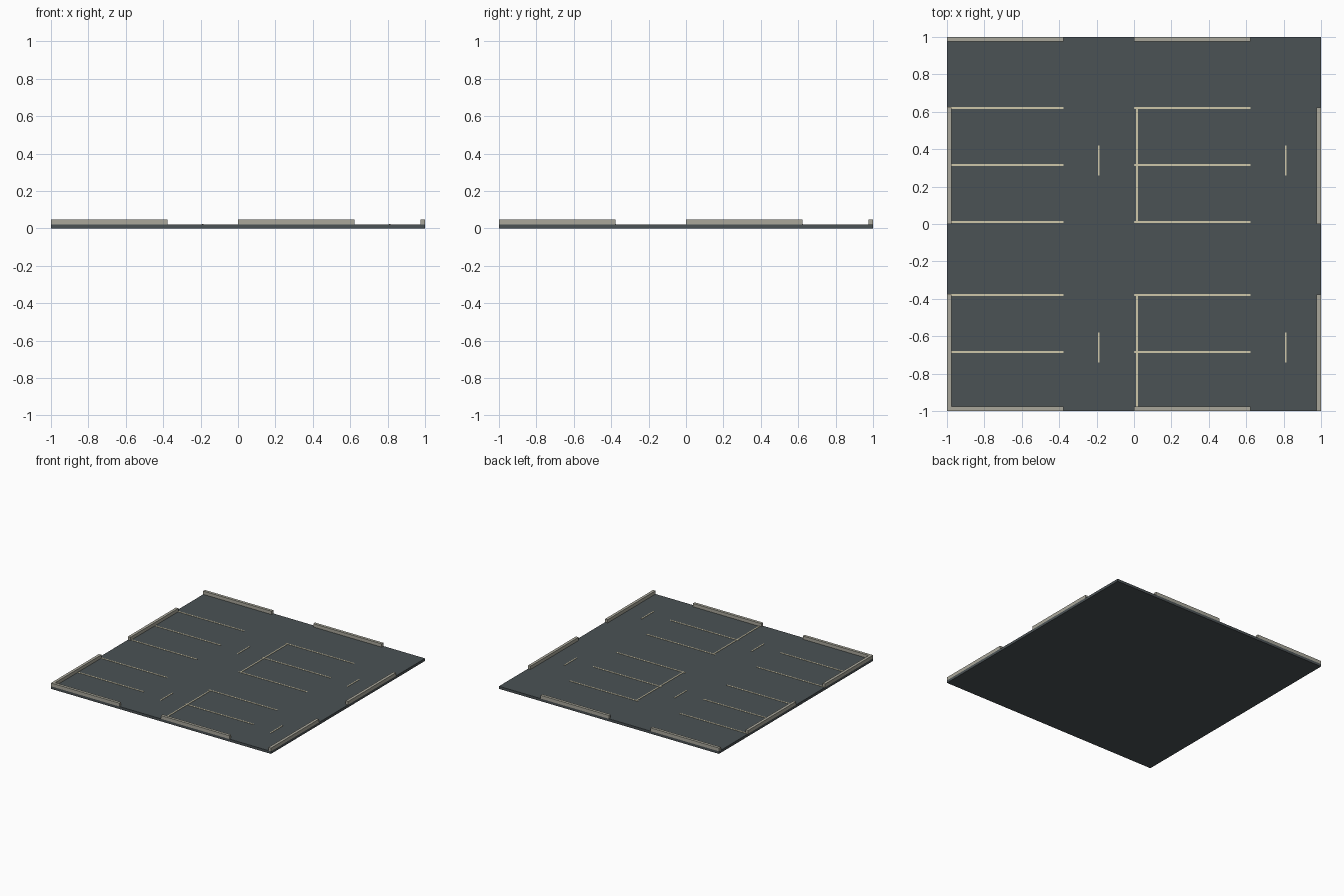
import bpy
import bmesh

if "Cube" in bpy.data.objects:
    bpy.data.objects.remove(bpy.data.objects["Cube"])


def material(name, color):
    m = bpy.data.materials.new(name)
    m.diffuse_color = (*color, 1)
    m.use_nodes = True
    m.node_tree.nodes["Principled BSDF"].inputs["Base Color"].default_value = m.diffuse_color
    return m


asphalt = material("dark asphalt", (0.070, 0.084, 0.090))
concrete = material("grey concrete", (0.40, 0.39, 0.33))
paint = material("cream paint", (0.62, 0.57, 0.40))

BASE, CURB, MARK = 0.021, 0.048, 0.0235   # top heights
LENGTH, WIDTH = 0.622, 0.023              # curb length and width


def box(name, x0, x1, y0, y1, z0, z1, mat):
    """Axis-aligned box given by its extents."""
    bm = bmesh.new()
    bmesh.ops.create_cube(bm, size=1)
    for v in bm.verts:
        v.co = (x1 if v.co.x > 0 else x0,
                y1 if v.co.y > 0 else y0,
                z1 if v.co.z > 0 else z0)
    mesh = bpy.data.meshes.new(name)
    bm.to_mesh(mesh)
    bm.free()
    mesh.materials.append(mat)
    obj = bpy.data.objects.new(name, mesh)
    bpy.context.collection.objects.link(obj)
    return obj


# Four identical parking tiles
for ox in (-1, 0):
    for oy in (-1, 0):
        box("asphalt_tile", ox, ox + 1, oy, oy + 1, 0, BASE, asphalt)
        # Bay dividing lines
        for y in (0.011, 0.316, 0.621):
            box("bay_line", ox, ox + LENGTH, oy + y - 0.005, oy + y + 0.005,
                BASE, MARK, paint)
        # Line closing the head of the bays
        box("bay_end_line", ox + 0.011, ox + 0.021, oy + 0.006, oy + LENGTH,
            BASE, MARK, paint)
        # Short lane dash
        box("lane_dash", ox + 0.807, ox + 0.816, oy + 0.26, oy + 0.42,
            BASE, MARK, paint)

# Kerbs round the outer edge, one per tile side
for o in (-1, 0):
    for e in (-1, 1 - WIDTH):
        box("kerb_along_x", o, o + LENGTH, e, e + WIDTH, BASE, CURB, concrete)
        box("kerb_along_y", e, e + WIDTH, o, o + LENGTH, BASE, CURB, concrete)
